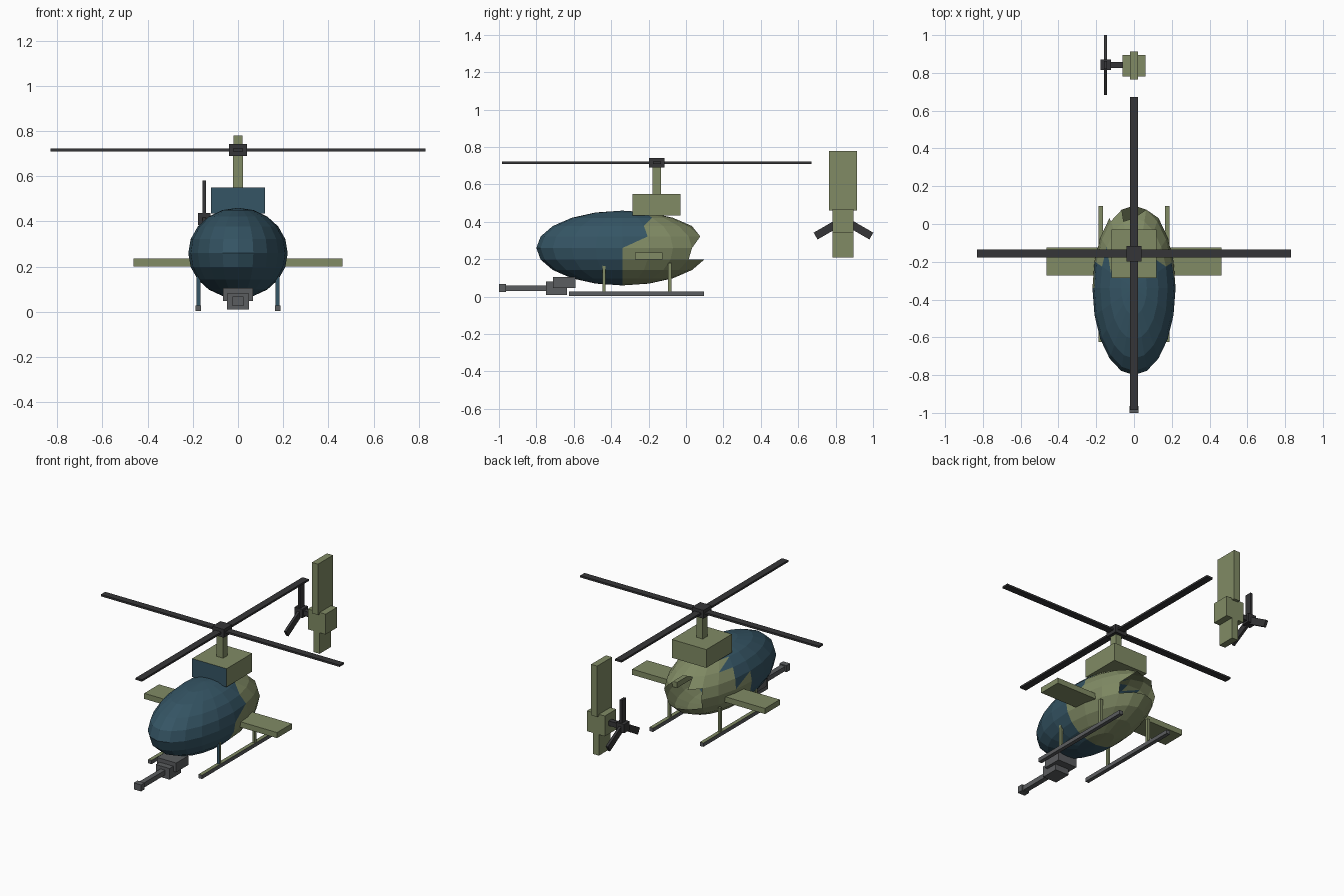
import bpy, bmesh, math
from mathutils import Matrix, Vector

if "Cube" in bpy.data.objects:
    bpy.data.objects.remove(bpy.data.objects["Cube"])


def material(name, rgb):
    m = bpy.data.materials.new(name)
    m.diffuse_color = (*rgb, 1)
    m.use_nodes = True
    m.node_tree.nodes["Principled BSDF"].inputs["Base Color"].default_value = m.diffuse_color
    return m


OLIVE = material("olive", (0.22, 0.26, 0.13))
BLUE = material("dark_blue", (0.035, 0.09, 0.128))
BLACK = material("rotor_black", (0.036, 0.036, 0.038))
GREY = material("gun_grey", (0.105, 0.11, 0.115))


def finish(name, bm, mats):
    mesh = bpy.data.meshes.new(name)
    bmesh.ops.recalc_face_normals(bm, faces=bm.faces)
    bm.to_mesh(mesh)
    bm.free()
    for m in mats:
        mesh.materials.append(m)
    ob = bpy.data.objects.new(name, mesh)
    bpy.context.collection.objects.link(ob)
    return ob


def box(name, x, y, z, mat, accent=None, direction=(0, -1, 0)):
    """Box from axis ranges; faces looking along direction take the accent."""
    bm = bmesh.new()
    bmesh.ops.create_cube(bm, size=1)
    for v in bm.verts:
        v.co = [(a + b) / 2 + c * (b - a) for c, (a, b) in zip(v.co, (x, y, z))]
    bm.normal_update()
    if accent:
        for f in bm.faces:
            f.material_index = int(f.normal.dot(Vector(direction)) > 0.9)
    return finish(name, bm, [mat, accent] if accent else [mat])


# Faceted fuselage shell, open at the rear where the boom is absent
COLS, ROWS = 20, 10
bm = bmesh.new()
grid = {}
for r in range(1, ROWS):
    lat = math.radians(18 * (r - 5))
    for c in range(COLS):
        a = math.radians(18 * c)
        grid[r, c] = bm.verts.new((0.22 * math.cos(lat) * math.sin(a),
                                   -0.34 + 0.46 * math.cos(lat) * math.cos(a),
                                   0.26 + 0.2 * math.sin(lat)))
bottom = bm.verts.new((0, -0.34, 0.06))
top = bm.verts.new((0, -0.34, 0.46))
for c in range(COLS):
    n = (c + 1) % COLS
    bm.faces.new((bottom, grid[1, n], grid[1, c]))
    bm.faces.new((top, grid[9, c], grid[9, n]))
    for r in range(1, ROWS - 1):
        if r == 4 and c in (18, 19, 0, 1):
            continue
        bm.faces.new((grid[r, c], grid[r, n], grid[r + 1, c]))
        bm.faces.new((grid[r, n], grid[r + 1, n], grid[r + 1, c]))
# Jagged opening
holes = [grid[6, 0], grid[5, 0], grid[5, 1], grid[5, COLS - 1]]
bmesh.ops.delete(bm, geom=holes, context='VERTS')
# Blue canopy and nose
for f in bm.faces:
    p = f.calc_center_median()
    f.material_index = int(p.y < -0.341 or (p.z > 0.29 and p.y < -0.2))
# Outward winding
bm.normal_update()
finish("fuselage", bm, [OLIVE, BLUE])

# Engine housing and main rotor
box("engine_housing", (-0.12, 0.12), (-0.285, -0.03), (0.435, 0.55), OLIVE, BLUE)
box("mast", (-0.022, 0.022), (-0.18, -0.135), (0.55, 0.70), OLIVE)
box("rotor_hub", (-0.04, 0.04), (-0.198, -0.116), (0.69, 0.742), BLACK)
box("rotor_blade_cross", (-0.83, 0.83), (-0.177, -0.134), (0.71, 0.722), BLACK)
box("rotor_blade_long", (-0.022, 0.022), (-0.985, 0.672), (0.71, 0.722), BLACK)

# Stub wings, skids and struts on both sides
for s, side in ((-1, "left"), (1, "right")):
    def span(a, b):
        return tuple(sorted((s * a, s * b)))
    box(side + "_wing", span(0.15, 0.462), (-0.272, -0.125), (0.2, 0.235), OLIVE)
    box(side + "_skid", span(0.163, 0.187), (-0.625, 0.095), (0.004, 0.028),
        GREY, OLIVE, (0, 0, 1))
    box(side + "_front_strut", span(0.167, 0.183), (-0.447, -0.43), (0.028, 0.18),
        OLIVE, BLUE)
    box(side + "_rear_strut", span(0.167, 0.183), (-0.095, -0.078), (0.028, 0.18), OLIVE)

# Chin gun
box("gun_mount", (-0.067, 0.067), (-0.71, -0.59), (0.047, 0.105), GREY)
box("gun_body", (-0.048, 0.048), (-0.748, -0.637), (0.01, 0.08), GREY)
box("gun_barrel", (-0.016, 0.016), (-0.97, -0.74), (0.031, 0.061), GREY)
box("gun_muzzle", (-0.025, 0.025), (-1.0, -0.963), (0.026, 0.067), GREY)

# Tail fin assembly
box("tail_fin", (-0.021, 0.021), (0.765, 0.913), (0.46, 0.78), OLIVE)
box("tail_gearbox", (-0.062, 0.062), (0.782, 0.895), (0.342, 0.47), OLIVE)
box("lower_fin", (-0.021, 0.021), (0.782, 0.895), (0.21, 0.345), OLIVE)

# Tail rotor
box("tail_rotor_shaft", (-0.125, -0.06), (0.827, 0.857), (0.395, 0.425), BLACK)
box("tail_rotor_hub", (-0.178, -0.122), (0.815, 0.87), (0.383, 0.438), BLACK)
for i in range(3):
    blade = box("tail_rotor_blade", (-0.008, 0.008), (-0.021, 0.021), (0.02, 0.172), BLACK)
    blade.data.transform(Matrix.Translation((-0.15, 0.842, 0.41))
                         @ Matrix.Rotation(math.radians(120 * i), 4, 'X'))
